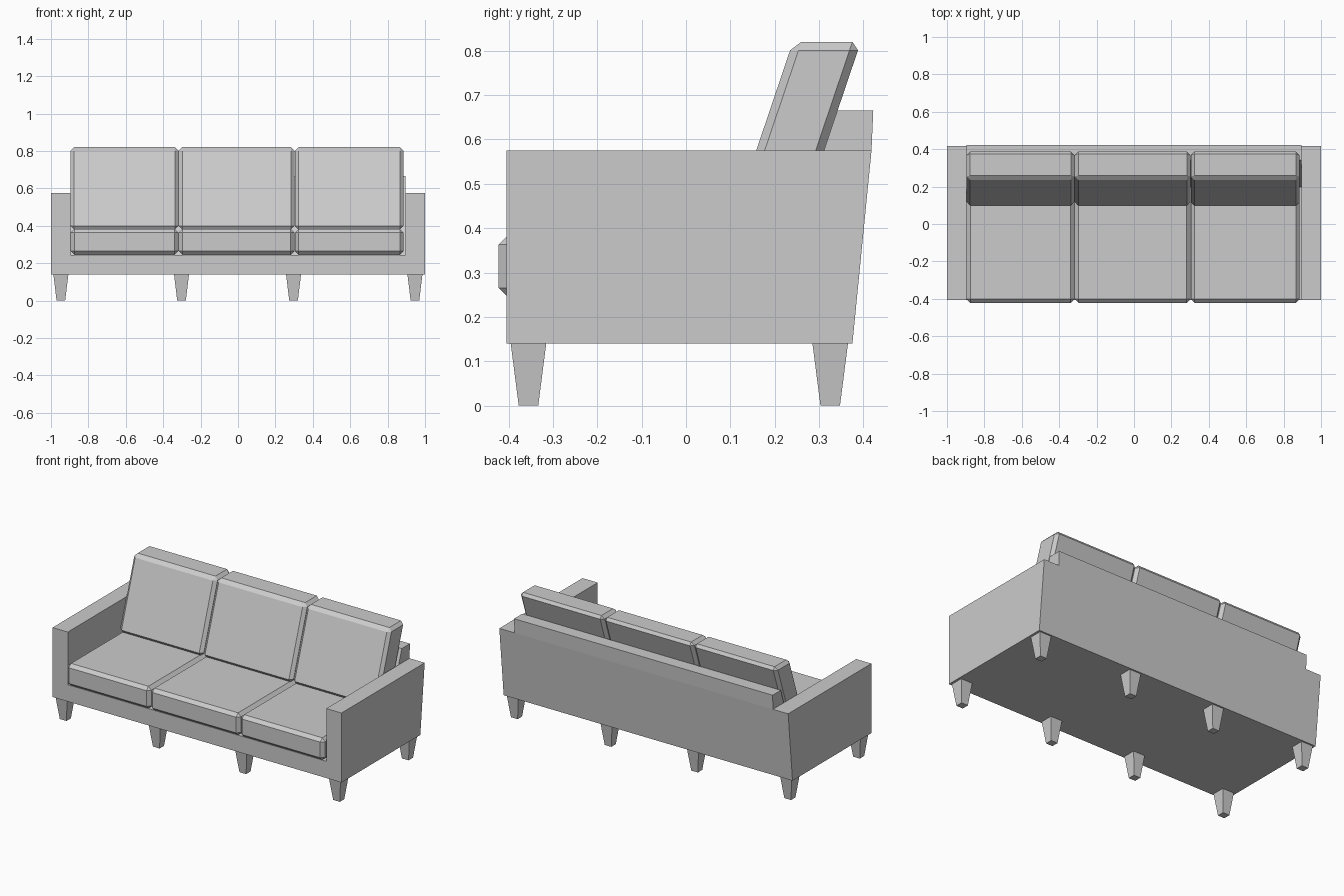
import bpy
import bmesh

# Remove the default cube
cube = bpy.data.objects.get("Cube")
if cube:
    bpy.data.objects.remove(cube, do_unlink=True)

# One grey for the whole sofa
grey = bpy.data.materials.new("sofa grey")
grey.use_nodes = True
colour = (0.6, 0.6, 0.6, 1)
grey.diffuse_color = colour
grey.node_tree.nodes["Principled BSDF"].inputs["Base Color"].default_value = colour

LEAN = 0.338      # backward lean of the back cushions
ARM_IN = 0.895    # inner face of the arms
DECK = 0.245      # top of the seat deck
BOTTOM = 0.14     # underside of the frame
ARM_TOP = 0.575


def finish(name, bm):
    bmesh.ops.recalc_face_normals(bm, faces=bm.faces)
    mesh = bpy.data.meshes.new(name)
    bm.to_mesh(mesh)
    bm.free()
    mesh.materials.append(grey)
    obj = bpy.data.objects.new(name, mesh)
    bpy.context.collection.objects.link(obj)
    return obj


def loft(name, ring_a, ring_b):
    """Solid between two matching outlines."""
    bm = bmesh.new()
    a = [bm.verts.new(p) for p in ring_a]
    b = [bm.verts.new(p) for p in ring_b]
    bm.faces.new(a)
    bm.faces.new(b)
    for i in range(len(a)):
        j = (i + 1) % len(a)
        bm.faces.new((a[i], a[j], b[j], b[i]))
    return finish(name, bm)


def cushion(name, x, y, z, bevel, lean=0.0):
    """Chamfered box, sheared backwards by lean."""
    bm = bmesh.new()
    bmesh.ops.create_cube(bm, size=1)
    for v in bm.verts:
        v.co = [r[0] if c < 0 else r[1] for c, r in zip(v.co, (x, y, z))]
    bmesh.ops.bevel(bm, geom=bm.edges[:], offset=bevel, segments=1, affect='EDGES')
    for v in bm.verts:
        v.co.y += (v.co.z - z[1]) * lean
    return finish(name, bm)


def rear(z):
    """Sloping rear plane of the frame."""
    return 0.375 + (z - BOTTOM) * 0.099


# Frame: U-shaped arms and deck
u_shape = [(-1, BOTTOM), (1, BOTTOM), (1, ARM_TOP), (ARM_IN, ARM_TOP), (ARM_IN, DECK),
           (-ARM_IN, DECK), (-ARM_IN, ARM_TOP), (-1, ARM_TOP)]
loft("arms_and_deck", [(x, -0.405, z) for x, z in u_shape],
     [(x, rear(z), z) for x, z in u_shape])

# Back panel between the arms
top = 0.665
panel = [(0.341 - (top - DECK) * LEAN, DECK), (0.341, top), (0.422, top),
         (rear(ARM_TOP), ARM_TOP), (rear(DECK), DECK)]
loft("back_panel", [(-ARM_IN, y, z) for y, z in panel],
     [(ARM_IN, y, z) for y, z in panel])

# Seat and back cushions
spans = {"right": (-0.895, -0.319), "middle": (-0.317, 0.302), "left": (0.304, 0.885)}
for side, span in spans.items():
    cushion(side + "_seat_cushion", span, (-0.422, 0.25), (DECK, 0.383), 0.02)
    cushion(side + "_back_cushion", span, (0.241, 0.394), (0.38, 0.82), 0.019, LEAN)

# Tapered square legs
corners = [(-1, -1), (1, -1), (1, 1), (-1, 1)]
for row, cy in (("front", -0.355), ("back", 0.325)):
    for i, cx in enumerate((-0.947, -0.302, 0.297, 0.946)):
        loft(f"{row}_leg_{i + 1}",
             [(cx + a * 0.023, cy + b * 0.022, 0) for a, b in corners],
             [(cx + a * 0.04, cy + b * 0.04, BOTTOM) for a, b in corners])
